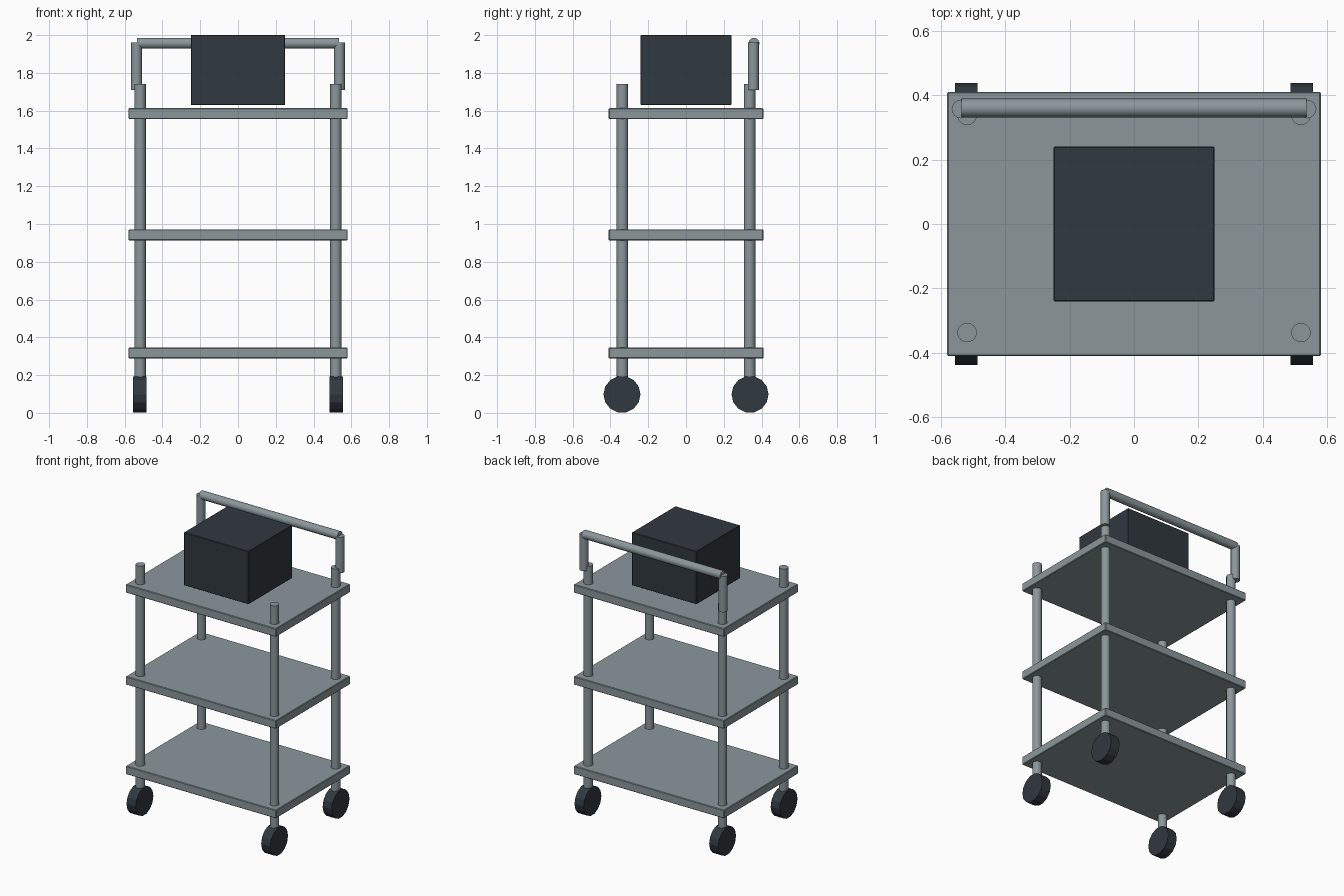
import bpy
import math

if "Cube" in bpy.data.objects:
    bpy.data.objects.remove(bpy.data.objects["Cube"])


def material(name, rgb):
    m = bpy.data.materials.new(name)
    m.diffuse_color = (*rgb, 1)
    m.use_nodes = True
    m.node_tree.nodes["Principled BSDF"].inputs["Base Color"].default_value = m.diffuse_color
    return m


steel = material("grey_steel", (0.26, 0.31, 0.33))
dark = material("dark_plastic", (0.030, 0.040, 0.050))


def box(name, size, centre, mat, bevel):
    bpy.ops.mesh.primitive_cube_add(size=1, location=centre)
    ob = bpy.context.object
    ob.name = name
    ob.scale = size
    bpy.ops.object.transform_apply(location=False, rotation=False, scale=True)
    b = ob.modifiers.new("edge", "BEVEL")
    b.width = bevel
    b.segments = 1
    ob.data.materials.append(mat)


def rod(name, radius, length, centre, mat, sides, rot=(0, 0, 0), smooth=True):
    bpy.ops.mesh.primitive_cylinder_add(vertices=sides, radius=radius, depth=length,
                                        location=centre, rotation=rot)
    ob = bpy.context.object
    ob.name = name
    ob.data.materials.append(mat)
    if smooth:
        bpy.ops.object.shade_smooth_by_angle(angle=math.radians(40))


# Three shelves
for label, z in (("bottom", 0.317), ("middle", 0.942), ("top", 1.584)):
    box(label + "_shelf", (1.16, 0.82, 0.058), (0, 0, z), steel, 0.004)

# Corner posts and wheels
for sx, side in ((-1, "left"), (1, "right")):
    for sy, end in ((-1, "front"), (1, "back")):
        rod(f"{end}_{side}_post", 0.03, 1.60, (sx * 0.518, sy * 0.337, 0.942), steel, 24)
        rod(f"{end}_{side}_wheel", 0.098, 0.07, (sx * 0.52, sy * 0.339, 0.098), dark, 14,
            (0, math.pi / 2, 0), smooth=False)

    # Handle upright
    rod(f"handle_upright_{side}", 0.029, 0.25, (sx * 0.537, 0.357, 1.835), steel, 16)

# Handle crossbar
rod("handle_crossbar", 0.029, 1.07, (0, 0.36, 1.957), steel, 16, (0, math.pi / 2, 0))

# Equipment box, hovering just above the top shelf
box("equipment_box", (0.50, 0.48, 0.37), (0, 0, 1.815), dark, 0.003)
